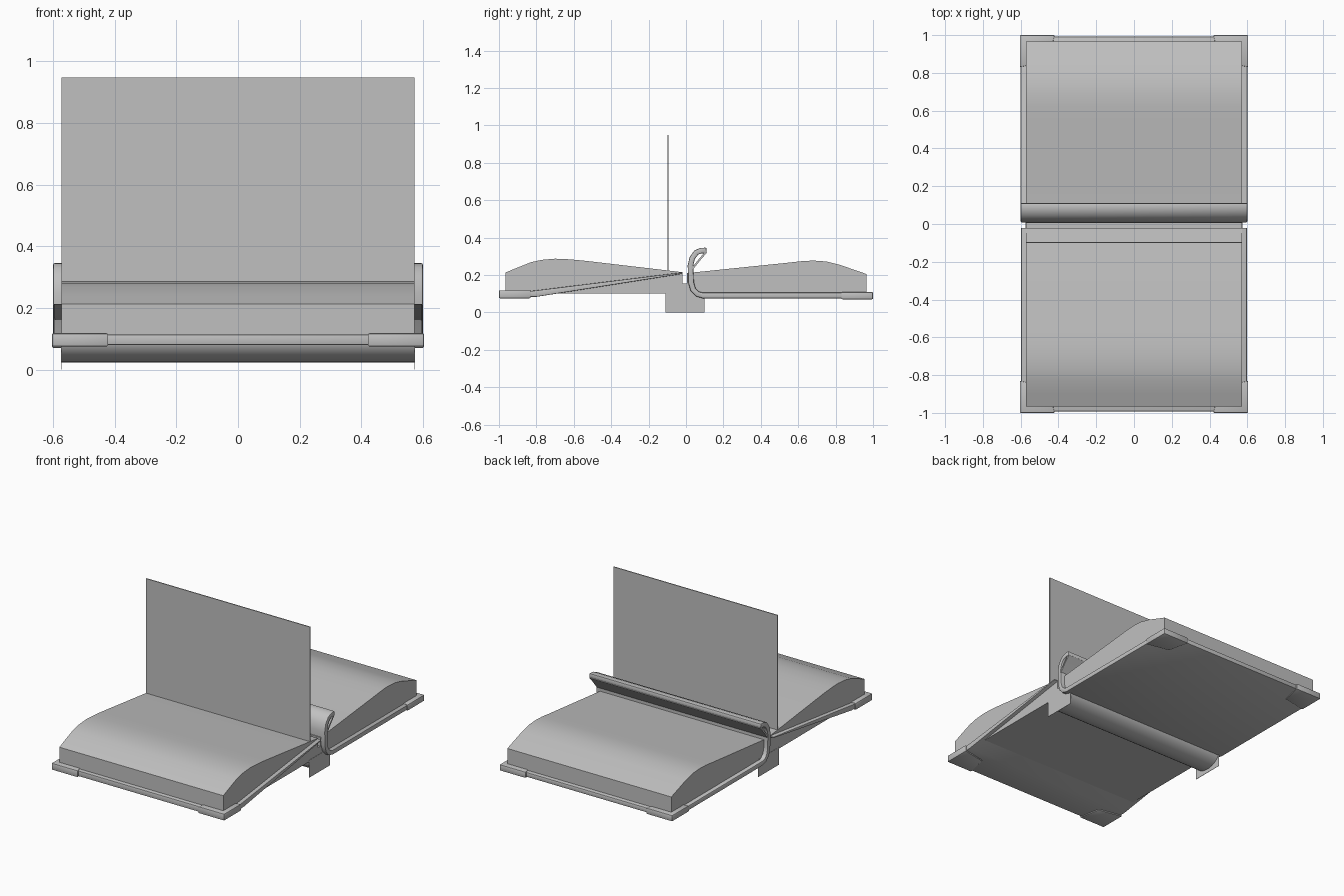
import bpy, bmesh, math
from mathutils import Vector

cube = bpy.data.objects.get("Cube")
if cube:
    bpy.data.objects.remove(cube, do_unlink=True)

GREY = (0.53, 0.53, 0.53, 1)
mat = bpy.data.materials.new("plain grey")
mat.use_nodes = True
mat.diffuse_color = GREY
bsdf = mat.node_tree.nodes["Principled BSDF"]
bsdf.inputs["Base Color"].default_value = GREY
bsdf.inputs["Roughness"].default_value = 0.8


def extrude(name, outline, direction, bevel=0.0):
    """Extrude a closed outline of 3D points along a direction."""
    bm = bmesh.new()
    face = bm.faces.new([bm.verts.new(p) for p in outline])
    ext = bmesh.ops.extrude_face_region(bm, geom=[face], use_keep_orig=True)
    moved = [g for g in ext["geom"] if isinstance(g, bmesh.types.BMVert)]
    bmesh.ops.translate(bm, verts=moved, vec=direction)
    bmesh.ops.recalc_face_normals(bm, faces=bm.faces)
    mesh = bpy.data.meshes.new(name)
    bm.to_mesh(mesh)
    bm.free()
    mesh.materials.append(mat)
    ob = bpy.data.objects.new(name, mesh)
    bpy.context.collection.objects.link(ob)
    bpy.ops.object.select_all(action="DESELECT")
    ob.select_set(True)
    bpy.context.view_layer.objects.active = ob
    if bevel:
        mod = ob.modifiers.new("soft edges", "BEVEL")
        mod.width, mod.segments = bevel, 2
        mod.limit_method, mod.angle_limit = "ANGLE", math.radians(50)
        bpy.ops.object.modifier_apply(modifier=mod.name)
    bpy.ops.object.shade_smooth_by_angle(angle=math.radians(35))
    return ob


def prism(name, profile, half_width, bevel=0.0, centre=0.0):
    """Side profile (y, z) extruded across the width."""
    pts = [(centre - half_width, y, z) for y, z in profile]
    return extrude(name, pts, (2 * half_width, 0, 0), bevel)


def ribbon(path, thickness):
    """Outline of a strip that follows a path."""
    pts = [Vector(p) for p in path]
    near, far = [], []
    for i, p in enumerate(pts):
        t = (pts[min(i + 1, len(pts) - 1)] - pts[max(i - 1, 0)]).normalized()
        n = Vector((-t.y, t.x)) * thickness / 2
        near.append(p + n)
        far.append(p - n)
    return near + far[::-1]


# Page block with two swollen halves, a gutter and a rounded spine
front_top = [(-.965, .10), (-.965, .213), (-.9, .24), (-.83, .268), (-.77, .281),
             (-.7, .287), (-.63, .284), (-.55, .277), (-.02, .215), (-.02, .155)]
back_top = [(.005, .155), (.005, .21), (.55, .266), (.62, .274), (.68, .277),
            (.75, .272), (.82, .255), (.965, .205), (.965, .10)]
spine = [(-.005 + .105 * math.cos(a), .10 - .077 * math.sin(a))
         for a in (math.pi * i / 16 for i in range(17))]
prism("page_block", front_top + back_top + spine, .573)

# Square ends below the spine
for side, label in ((1, "left"), (-1, "right")):
    prism("spine_end_" + label, [(-.11, 0), (.10, 0), (.10, .11), (-.11, .11)],
          .001, centre=side * .5735)

# Raised single page
prism("standing_page", [(-.1, .21), (-.094, .21), (-.094, .948), (-.1, .948)], .572)

# Front cover, flat at the outer edge and bent up to the gutter
prism("front_cover", [(-.992, .08), (-.992, .114), (-.83, .114), (-.02, .214),
                      (-.02, .206), (-.8, .083)], .598, .006)

# Back cover, curling up into the loose spine strip
curl = [(.992, .09), (.09, .09), (.06, .099), (.038, .122), (.027, .16),
        (.024, .25), (.033, .29), (.055, .32), (.08, .33), (.11, .331)]
prism("back_cover", ribbon(curl, .03), .6, .006)
prism("spine_flap", ribbon([(.108, .322), (.075, .285), (.035, .235)], .01), .597)

# Corner guards on the outer cover corners
corner = [(.604, 1), (.42, 1), (.45, .86), (.604, .83)]
for end, low, high, row in ((-1, .075, .118, "front"), (1, .07, .109, "back")):
    for side, label in ((1, "left"), (-1, "right")):
        extrude("corner_guard_" + row + "_" + label,
                [(side * x, end * y, low) for x, y in corner],
                (0, 0, high - low), .006)
